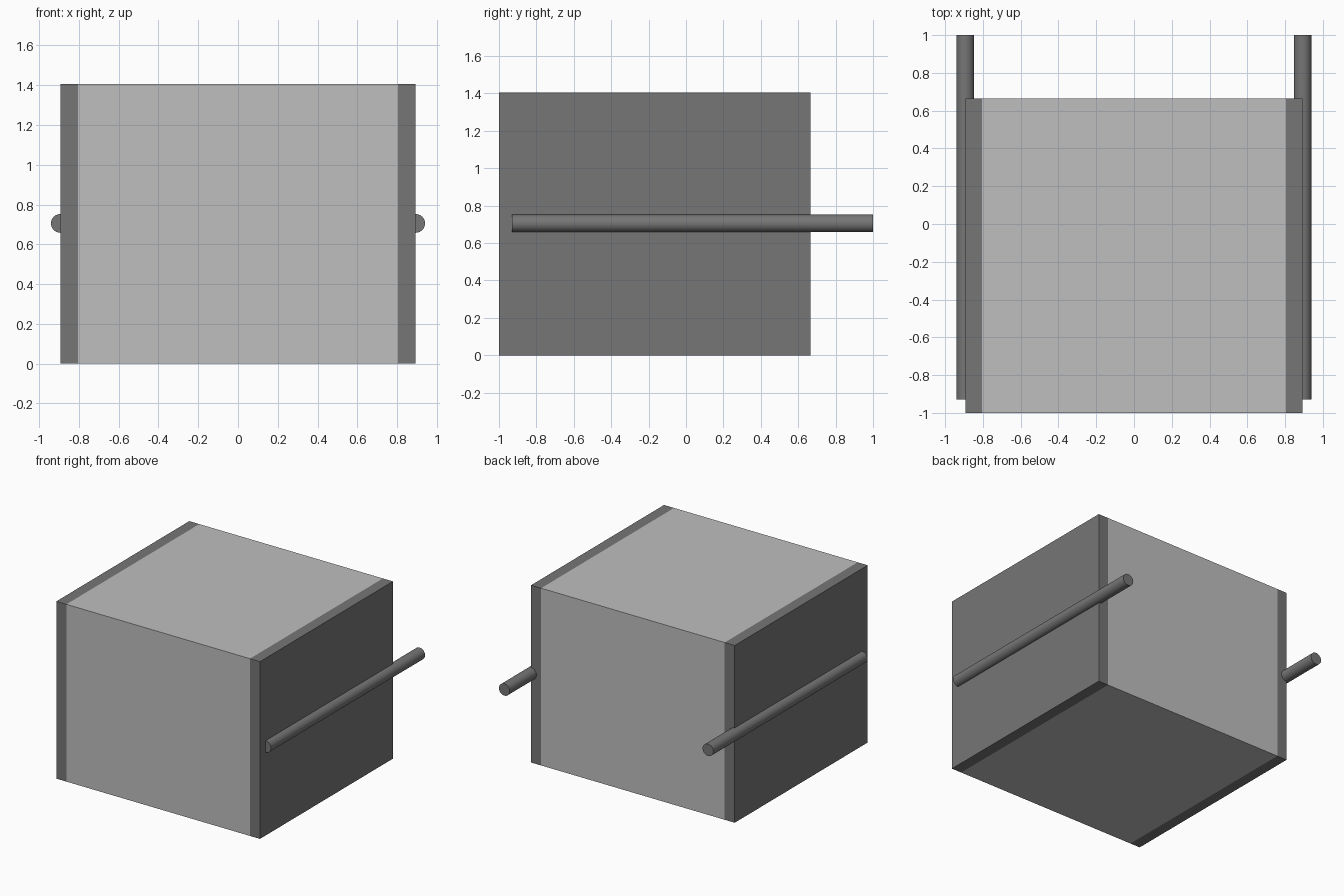
import bpy
import math

cube = bpy.data.objects.get("Cube")
if cube:
    bpy.data.objects.remove(cube, do_unlink=True)

HALF_W, PANEL_IN = 0.893, 0.805
FRONT, BACK, HEIGHT = -1.0, 0.665, 1.405
ROD_R, ROD_FRONT, ROD_BACK, ROD_Z = 0.047, -0.93, 1.0, 0.705


def material(name, value):
    mat = bpy.data.materials.new(name)
    mat.use_nodes = True
    colour = (value, value, value, 1)
    mat.diffuse_color = colour
    bsdf = next(n for n in mat.node_tree.nodes if n.type == "BSDF_PRINCIPLED")
    bsdf.inputs["Base Color"].default_value = colour
    return mat


light_grey = material("light grey", 0.521)
dark_grey = material("dark grey", 0.181)


def box(name, x0, x1, mat):
    """Full-depth, full-height block between two x positions."""
    bpy.ops.mesh.primitive_cube_add(
        size=1, location=((x0 + x1) / 2, (FRONT + BACK) / 2, HEIGHT / 2))
    ob = bpy.context.object
    ob.name = name
    ob.scale = (x1 - x0, BACK - FRONT, HEIGHT)
    bpy.ops.object.transform_apply(location=False, rotation=False, scale=True)
    ob.data.materials.append(mat)


def rod(name, x):
    """Round bar running front to back, half sunk into the side panel."""
    bpy.ops.mesh.primitive_cylinder_add(
        vertices=48, radius=ROD_R, depth=ROD_BACK - ROD_FRONT,
        location=(x, (ROD_FRONT + ROD_BACK) / 2, ROD_Z),
        rotation=(math.pi / 2, 0, 0))
    ob = bpy.context.object
    ob.name = name
    ob.data.materials.append(dark_grey)
    bpy.ops.object.shade_smooth_by_angle(angle=math.radians(30))


# Central body
box("body", -PANEL_IN, PANEL_IN, light_grey)

# Side panels and carrying rods
for side, s in (("left", 1), ("right", -1)):
    x0, x1 = sorted((s * PANEL_IN, s * HALF_W))
    box(side + "_panel", x0, x1, dark_grey)
    rod(side + "_rod", s * HALF_W)
